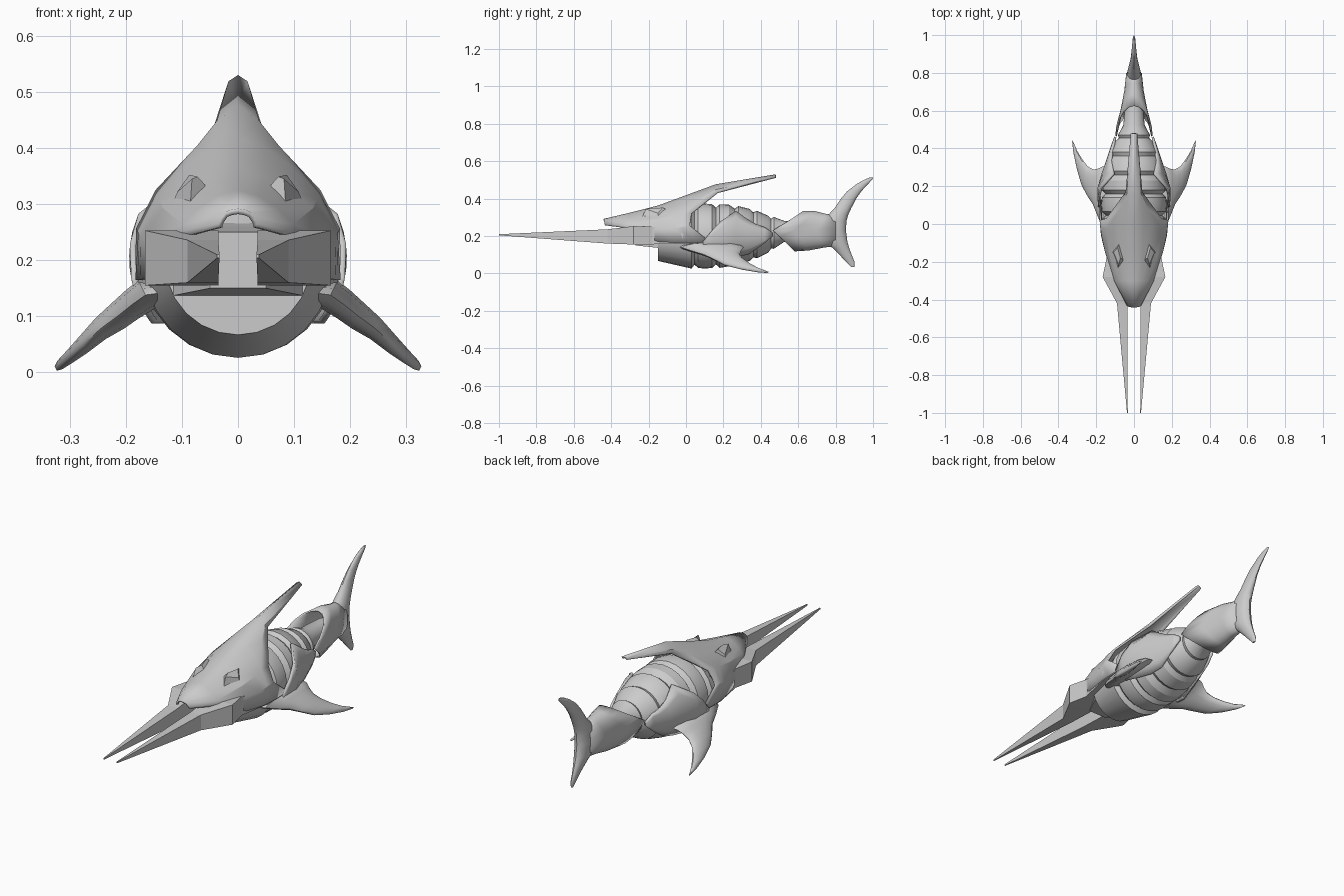
import bpy, bmesh
from math import sin, cos, pi, sqrt, radians


def mesh_object(name, rows, closed=True, caps=True, mirror=False, thick=0, smooth=None):
    """Skin a mesh through rows of points; optionally mirror across x and thicken."""
    bm = bmesh.new()
    rings = [[bm.verts.new(p) for p in row] for row in rows]
    n = len(rings[0])
    for a, b in zip(rings, rings[1:]):
        for i in range(n if closed else n - 1):
            j = (i + 1) % n
            bm.faces.new((a[i], a[j], b[j], b[i]))
    if closed and caps:
        bm.faces.new(rings[0])
        bm.faces.new(rings[-1])
    bmesh.ops.recalc_face_normals(bm, faces=bm.faces)
    me = bpy.data.meshes.new(name)
    bm.to_mesh(me)
    bm.free()
    ob = bpy.data.objects.new(name, me)
    bpy.context.collection.objects.link(ob)
    if mirror:
        m = ob.modifiers.new("mirror", 'MIRROR')
        m.merge_threshold = 0.0005
    if thick:
        s = ob.modifiers.new("thickness", 'SOLIDIFY')
        s.thickness = thick
        s.offset = 0
    if smooth:
        bpy.ops.object.select_all(action='DESELECT')
        ob.select_set(True)
        bpy.context.view_layer.objects.active = ob
        bpy.ops.object.shade_smooth_by_angle(angle=radians(smooth))
    return ob


def circle(n):
    return [(cos(2 * pi * i / n), sin(2 * pi * i / n)) for i in range(n)]


# Head shell: lengthwise lines from crest down to lower edge
head_lines = [
    [(0, -.44, .287), (0, -.3, .32), (0, -.15, .358), (0, 0, .413), (0, .16, .472), (0, .48, .525)],
    [(.012, -.44, .285), (.035, -.3, .31), (.045, -.15, .345), (.045, 0, .398), (.034, .16, .445), (.014, .48, .515)],
    [(.022, -.438, .281), (.07, -.3, .287), (.09, -.15, .322), (.09, 0, .365), (.07, .08, .4), (.04, .17, .432)],
    [(.028, -.435, .272), (.095, -.3, .262), (.13, -.15, .29), (.137, -.06, .305), (.14, -.02, .315), (.143, .03, .322)],
    [(.032, -.433, .264), (.1, -.3, .25), (.148, -.15, .24), (.168, -.06, .24), (.173, -.02, .248), (.177, .02, .255)],
    [(.032, -.43, .258), (.1, -.3, .24), (.148, -.15, .17), (.17, -.06, .165), (.178, .03, .165), (.178, .13, .168)],
]
mesh_object("head_shell", head_lines, closed=False, mirror=True, thick=.01, smooth=25)

# Long paired jaw blades: y, inner x, outer x, bottom z, top z
blade = [(-1, .033, .037, .204, .21), (-.42, .035, .09, .16, .236), (-.28, .035, .166, .155, .253),
         (-.18, .09, .145, .156, .25), (-.02, .155, .178, .16, .215), (.13, .165, .18, .163, .17)]
mesh_object("jaw_blades", [[(a, y, lo), (b, y, lo), (b, y, hi), (a, y, hi)]
                           for y, a, b, lo, hi in blade], mirror=True)

# Mouth block filling the head between the blades
mouth = [(-.27, .05, .15, .25), (-.15, .115, .137, .26), (.0, .13, .14, .28)]
mesh_object("mouth", [[(-w, y, lo), (w, y, lo), (w, y, hi), (-w, y, hi)] for y, w, lo, hi in mouth])

# Raised eye brackets, wide base tapering to a small face
eye_base = [(.052, -.19, .327), (.085, -.235, .298), (.118, -.15, .298), (.078, -.1, .34)]
eye_top = [(.072, -.18, .349), (.082, -.215, .345), (.108, -.15, .322), (.087, -.125, .352)]
mesh_object("eyes", [eye_base, eye_top], mirror=True)

# Segmented body: y, radius, centre z, with a groove between segments
spine = [(-.15, .13, .197), (.03, .168, .194), (.045, .15, .197), (.065, .17, .2), (.1, .174, .2),
         (.14, .17, .2), (.16, .152, .2), (.18, .17, .2), (.23, .165, .203), (.26, .143, .204),
         (.28, .155, .205), (.34, .139, .206), (.36, .12, .207), (.38, .127, .208), (.44, .098, .21),
         (.455, .08, .213), (.47, .085, .217), (.525, .056, .225), (.67, .045, .23)]
ring = circle(24)
# Only the lower half of the first segment shows, so its top is kept under the shell
rows = []
for y, r, c in spine:
    top = .3 if y < 0 else 1
    rows.append([(r * u, y, c + r * v * (top if v > 0 else 1)) for u, v in ring])
mesh_object("body_segments", rows, smooth=28)


# Flank plates wrapped over the body: y, low z, high z
def flank(y, z):
    r = .188 if y < .2 else .188 - (y - .2) * .34
    return sqrt(max(r * r - (z - .205) ** 2, .003))


plate = [(.09, .12, .17), (.14, .1, .23), (.19, .09, .28), (.265, .09, .332),
         (.33, .105, .285), (.37, .13, .262), (.42, .165, .245), (.46, .2, .218)]
rows = []
for y, lo, hi in plate:
    zs = [lo + (hi - lo) * k / 6 for k in range(7)]
    rows.append([(flank(y, z), y, z) for z in zs])
mesh_object("flank_plates", rows, closed=False, mirror=True, thick=.012, smooth=30)

# Pectoral fins: x, leading y, trailing y, z, half thickness
fin = [(.135, -.04, .31, .142, .024), (.165, -.02, .305, .138, .027), (.19, .035, .293, .12, .025),
       (.215, .1, .288, .1, .023), (.245, .145, .305, .078, .019), (.275, .2, .345, .05, .015),
       (.3, .285, .385, .028, .011), (.318, .37, .425, .013, .008), (.325, .425, .442, .007, .004)]
rows = []
for x, y0, y1, z, t in fin:
    m, h = (y0 + y1) / 2, (y1 - y0) / 2
    rows.append([(x + .5 * t * v, m + h * u, z + t * v) for u, v in circle(14)])
mesh_object("pectoral_fins", rows, mirror=True, smooth=40)

# Tail sleeve: hollow, with forward points on the flanks
rows = []
for t, w, hi, lo in [(0, .098, .1, .108), (.35, .068, .1, .103), (.7, .048, .085, .088), (1, .037, .08, .08)]:
    row = []
    for u, v in circle(20):
        front = .465 + (.16 if v > 0 else .115) * abs(v)
        y = front + t * (.8 - front)
        row.append((w * u * (1 if t else .97), y, .23 + v * (hi if v > 0 else lo)))
    rows.append(row)
mesh_object("tail_sleeve", rows, caps=False, thick=.008, smooth=35)

# Crescent tail fin: z, leading y, trailing y, half thickness
fluke = [(.035, .882, .9, .004), (.06, .858, .902, .009), (.1, .82, .886, .015), (.135, .785, .873, .024),
         (.17, .745, .863, .033), (.23, .72, .855, .037), (.28, .735, .858, .035), (.315, .762, .868, .031),
         (.35, .795, .884, .025), (.4, .828, .91, .018), (.44, .862, .938, .014),
         (.48, .915, .975, .01), (.502, .955, .996, .007), (.512, .98, 1.0, .003)]
rows = []
for z, y0, y1, t in fluke:
    m, h = (y0 + y1) / 2, (y1 - y0) / 2
    rows.append([(t * v, m + h * u, z) for u, v in circle(14)])
mesh_object("tail_fin", rows, smooth=40)
